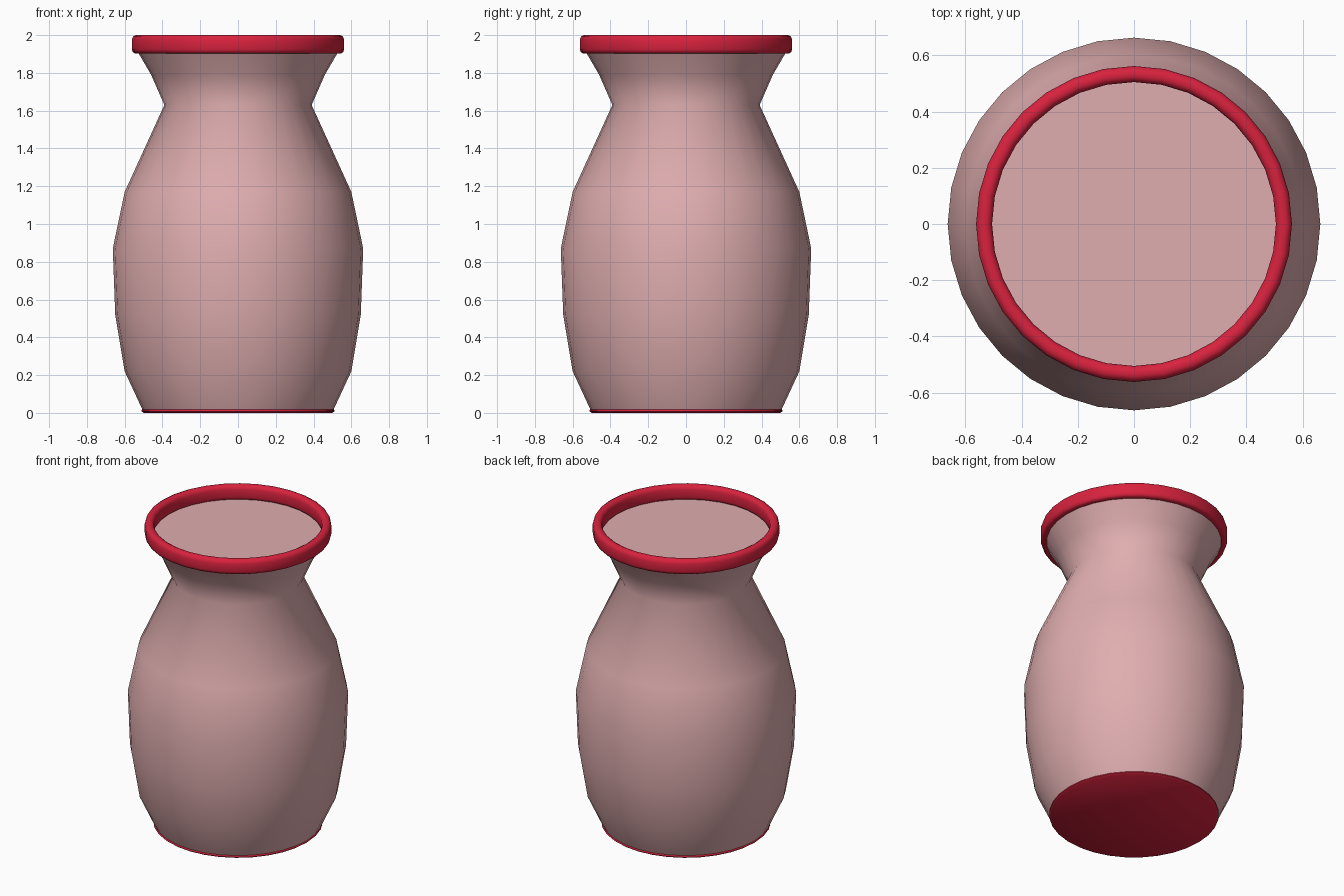
import bpy, math

if "Cube" in bpy.data.objects:
    bpy.data.objects.remove(bpy.data.objects["Cube"])

SIDES = 32


def material(name, rgb):
    m = bpy.data.materials.new(name)
    m.diffuse_color = (*rgb, 1)
    m.use_nodes = True
    m.node_tree.nodes["Principled BSDF"].inputs["Base Color"].default_value = m.diffuse_color
    return m


def lathe(name, profile, mat, ring=False):
    """Spin (radius, height) points about z; ring joins the profile ends, else both are capped."""
    verts = [(r * math.cos(2 * math.pi * i / SIDES), r * math.sin(2 * math.pi * i / SIDES), z)
             for r, z in profile for i in range(SIDES)]
    n = len(profile)
    faces = []
    for j in range(n if ring else n - 1):
        a, b = j * SIDES, ((j + 1) % n) * SIDES
        for i in range(SIDES):
            k = (i + 1) % SIDES
            faces.append((a + i, a + k, b + k, b + i))
    if not ring:
        faces.append(tuple(reversed(range(SIDES))))
        faces.append(tuple(range((n - 1) * SIDES, n * SIDES)))
    mesh = bpy.data.meshes.new(name)
    mesh.from_pydata(verts, [], faces)
    mesh.materials.append(mat)
    obj = bpy.data.objects.new(name, mesh)
    bpy.context.collection.objects.link(obj)
    bpy.ops.object.select_all(action='DESELECT')
    obj.select_set(True)
    bpy.context.view_layer.objects.active = obj
    bpy.ops.object.shade_smooth_by_angle(angle=math.radians(50))
    return obj


pink = material("pink_glass", (0.74, 0.42, 0.43))
red = material("red_trim", (0.69, 0.016, 0.048))

# Vase body, closed at the top by a flat surface just under the rim
lathe("vase_body", [(0.505, 0.015), (0.6, 0.22), (0.65, 0.52), (0.663, 0.87), (0.6, 1.17),
                    (0.39, 1.63), (0.46, 1.79), (0.527, 1.905)], pink)

# Thin red base disc
lathe("base_disc", [(0.5, 0.0), (0.51, 0.008), (0.51, 0.014), (0.503, 0.02)], red)

# Rounded red rim
lathe("rim", [(0.52, 1.903), (0.545, 1.903), (0.557, 1.91), (0.562, 1.925), (0.562, 1.975),
              (0.556, 1.992), (0.542, 2.0), (0.525, 2.0), (0.511, 1.992), (0.505, 1.975),
              (0.505, 1.925), (0.509, 1.91)], red, ring=True)
